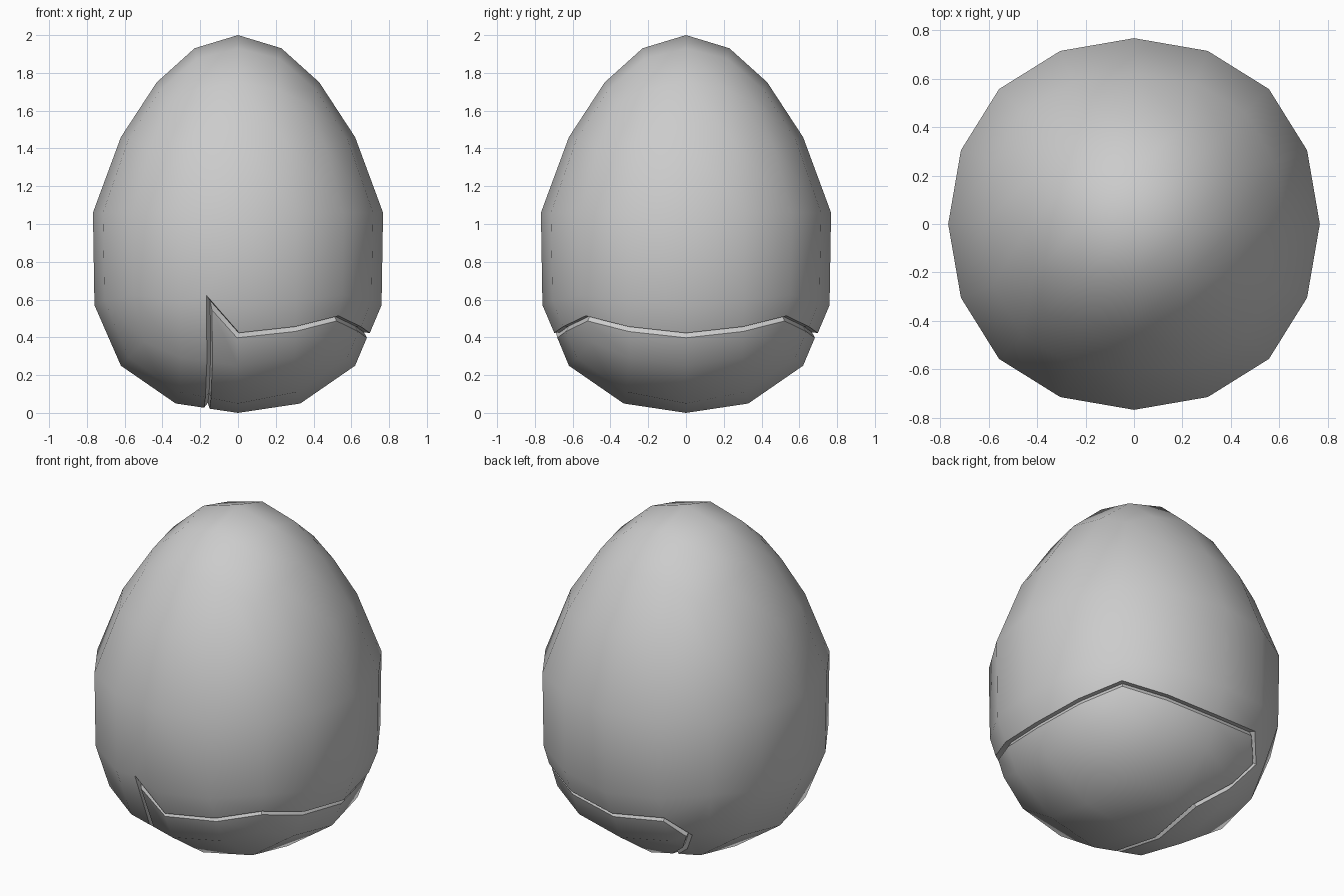
import bpy, bmesh
from mathutils import Vector

if "Cube" in bpy.data.objects:
    bpy.data.objects.remove(bpy.data.objects["Cube"])

# Egg body: subdivided cube, remapped into an egg profile
bpy.ops.mesh.primitive_cube_add(size=2)
egg = bpy.context.object
egg.name = "egg_shell"
sub = egg.modifiers.new("round", 'SUBSURF')
sub.levels = 2
bpy.ops.object.modifier_apply(modifier=sub.name)

bm = bmesh.new()
bm.from_mesh(egg.data)
top = max(v.co.z for v in bm.verts)
rows = sorted({round(v.co.z / top, 3) for v in bm.verts
               if abs(v.co.y) < 1e-4}, reverse=True)
HEIGHT = [2.0, 1.93, 1.75, 1.46, 1.06, 0.57, 0.25, 0.05, 0.0]
WIDTH = [0.23, 0.43, 0.62, 0.768, 0.76, 0.62, 0.33]
base = {}
for v in bm.verts:
    if abs(v.co.y) < 1e-4:
        z = round(v.co.z / top, 3)
        base[z] = max(base.get(z, 0), v.co.x)
scale = [w / base[z] for w, z in zip(WIDTH, rows[1:-1])]
scale = [scale[0]] + scale + [scale[-1]]


def interp(z, table):
    for i in range(len(rows) - 1):
        if z >= rows[i + 1] or i == len(rows) - 2:
            t = (rows[i] - z) / (rows[i] - rows[i + 1])
            t = min(max(t, 0), 1)
            return table[i] + t * (table[i + 1] - table[i])


for v in bm.verts:
    z = v.co.z / top
    s = interp(z, scale)
    v.co = Vector((v.co.x * s, v.co.y * s, interp(z, HEIGHT)))

# Crack path: a closed loop running through edge midpoints
PATH = [(0, -.69, .41), (.3, -.65, .44), (.53, -.53, .52), (.65, -.3, .44),
        (.69, 0, .41), (.65, .3, .44), (.53, .53, .52), (.3, .65, .44),
        (0, .69, .41), (-.3, .65, .44), (-.4, .53, .31), (-.3, .45, .18),
        (-.155, .33, .06), (-.155, 0, .02), (-.155, -.33, .06),
        (-.155, -.6, .26), (-.155, -.73, .57)]


def midpoint(e):
    return (e.verts[0].co + e.verts[1].co) / 2


edges = [min(bm.edges, key=lambda e: (midpoint(e) - Vector(p)).length)
         for p in PATH]
points = [bmesh.utils.edge_split(e, e.verts[0], 0.5)[1] for e in edges]
seam = []
for a, b in zip(points, points[1:] + points[:1]):
    face = next((f for f in a.link_faces if b in f.verts), None)
    if face:
        bmesh.utils.face_split(face, a, b)
        seam.append(bm.edges.get((a, b)))

# Open the crack into a shallow V groove
res = bmesh.ops.bevel(bm, geom=seam, offset=0.015, offset_type='OFFSET',
                      segments=2, profile=0.5, affect='EDGES')
strip = set(res["faces"])
centre = Vector((0, 0, 0.9))
for v in {v for f in strip for v in f.verts}:
    if all(f in strip for f in v.link_faces):
        v.co += (centre - v.co).normalized() * 0.028

# Stand the egg on the ground
low = min(v.co.z for v in bm.verts)
for v in bm.verts:
    v.co.z -= low
bmesh.ops.recalc_face_normals(bm, faces=bm.faces)
bm.to_mesh(egg.data)
bm.free()
bpy.ops.object.shade_smooth_by_angle(angle=0.7)
